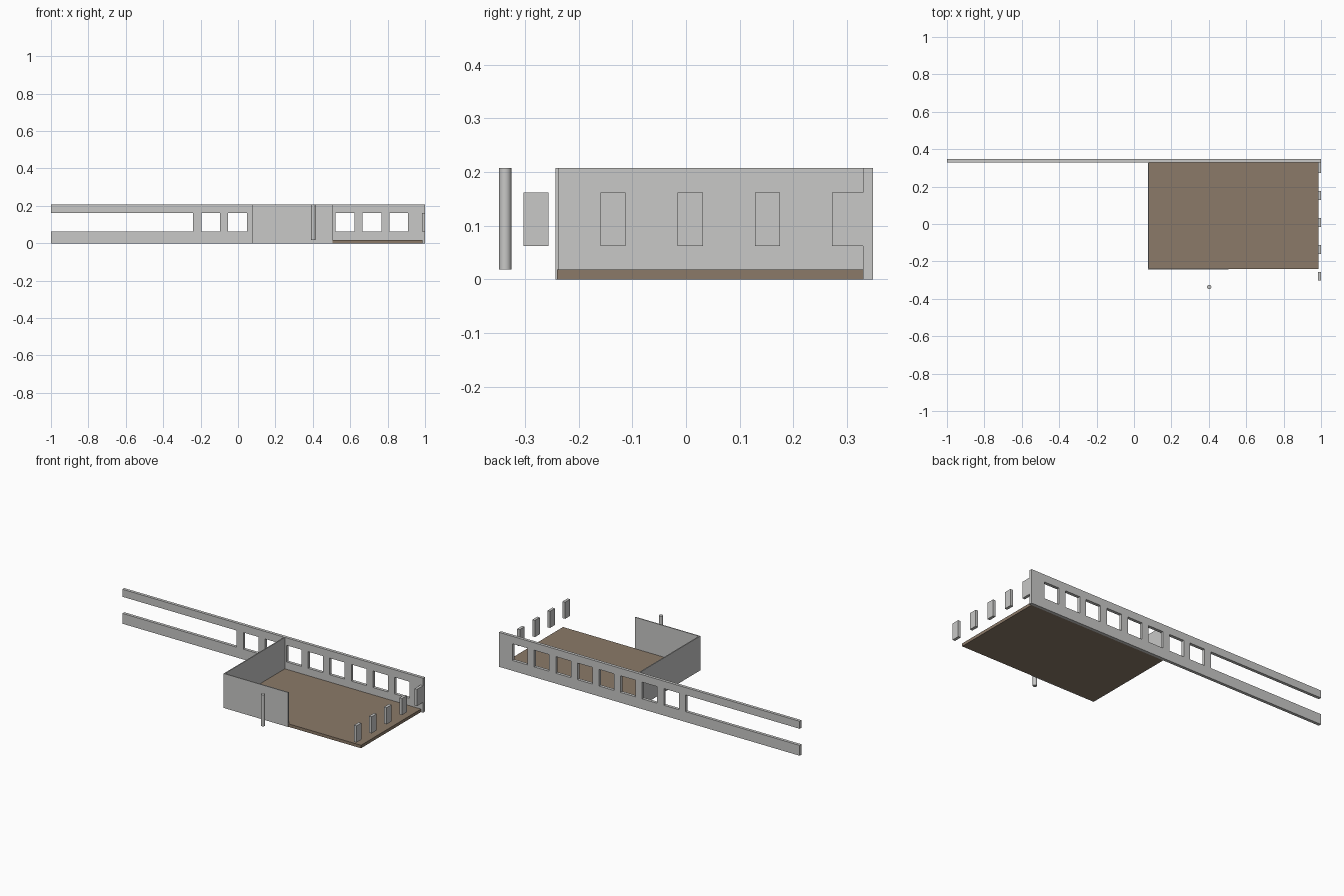
import bpy

cube = bpy.data.objects.get("Cube")
if cube:
    bpy.data.objects.remove(cube, do_unlink=True)


def material(name, rgb):
    m = bpy.data.materials.new(name)
    m.use_nodes = True
    m.diffuse_color = (*rgb, 1)
    bsdf = next(n for n in m.node_tree.nodes if n.type == "BSDF_PRINCIPLED")
    bsdf.inputs["Base Color"].default_value = (*rgb, 1)
    return m


grey = material("concrete grey", (0.58, 0.58, 0.57))
brown = material("floor brown", (0.26, 0.195, 0.14))


def box(name, x, y, z, mat):
    """Box between (min, max) pairs on each axis."""
    bpy.ops.mesh.primitive_cube_add(size=1)
    ob = bpy.context.object
    ob.name = name
    for v in ob.data.vertices:
        v.co = [lo + (c + 0.5) * (hi - lo) for c, (lo, hi) in zip(v.co, (x, y, z))]
    ob.data.materials.append(mat)
    return ob


TOP = 0.207
SILL, HEAD = 0.062, 0.162
PITCH = 0.1437
BACK_Y = (0.33, 0.348)

# Back wall with a row of windows and a long open slot
wall = box("back_wall", (-1, 1), BACK_Y, (0, TOP), grey)
openings = [(-1.1, -0.241)]
openings += [(-0.196 + i * PITCH, -0.096 + i * PITCH) for i in range(8)]
for i, span in enumerate(openings):
    cutter = box(f"window_cutter_{i}", span, (0.3, 0.4), (SILL, HEAD), grey)
    cutter.hide_render = True
    mod = wall.modifiers.new("window", "BOOLEAN")
    mod.operation = "DIFFERENCE"
    mod.solver = "EXACT"
    mod.object = cutter
bpy.context.view_layer.objects.active = wall
for mod in list(wall.modifiers):
    bpy.ops.object.modifier_apply(modifier=mod.name)
for ob in [o for o in bpy.data.objects if o.name.startswith("window_cutter")]:
    bpy.data.objects.remove(ob, do_unlink=True)

# Floor slab
box("floor", (0.078, 0.986), (-0.24, 0.33), (0, 0.018), brown)

# Thin partition walls
box("side_partition", (0.075, 0.081), (-0.243, 0.33), (0, TOP), grey)
box("front_partition", (0.075, 0.504), (-0.243, -0.237), (0, TOP), grey)

# Window piers along the left end
for i in range(5):
    y = -0.303 + i * PITCH
    end = BACK_Y[0] if i == 4 else y + 0.047
    box(f"window_pier_{i + 1}", (0.983, 1), (y, end), (SILL, HEAD), grey)

# Free-standing round column
bpy.ops.mesh.primitive_cylinder_add(vertices=32, radius=0.0115, depth=0.189,
                                    location=(0.402, -0.337, 0.1125))
column = bpy.context.object
column.name = "round_column"
column.data.materials.append(grey)
bpy.ops.object.shade_smooth_by_angle()
